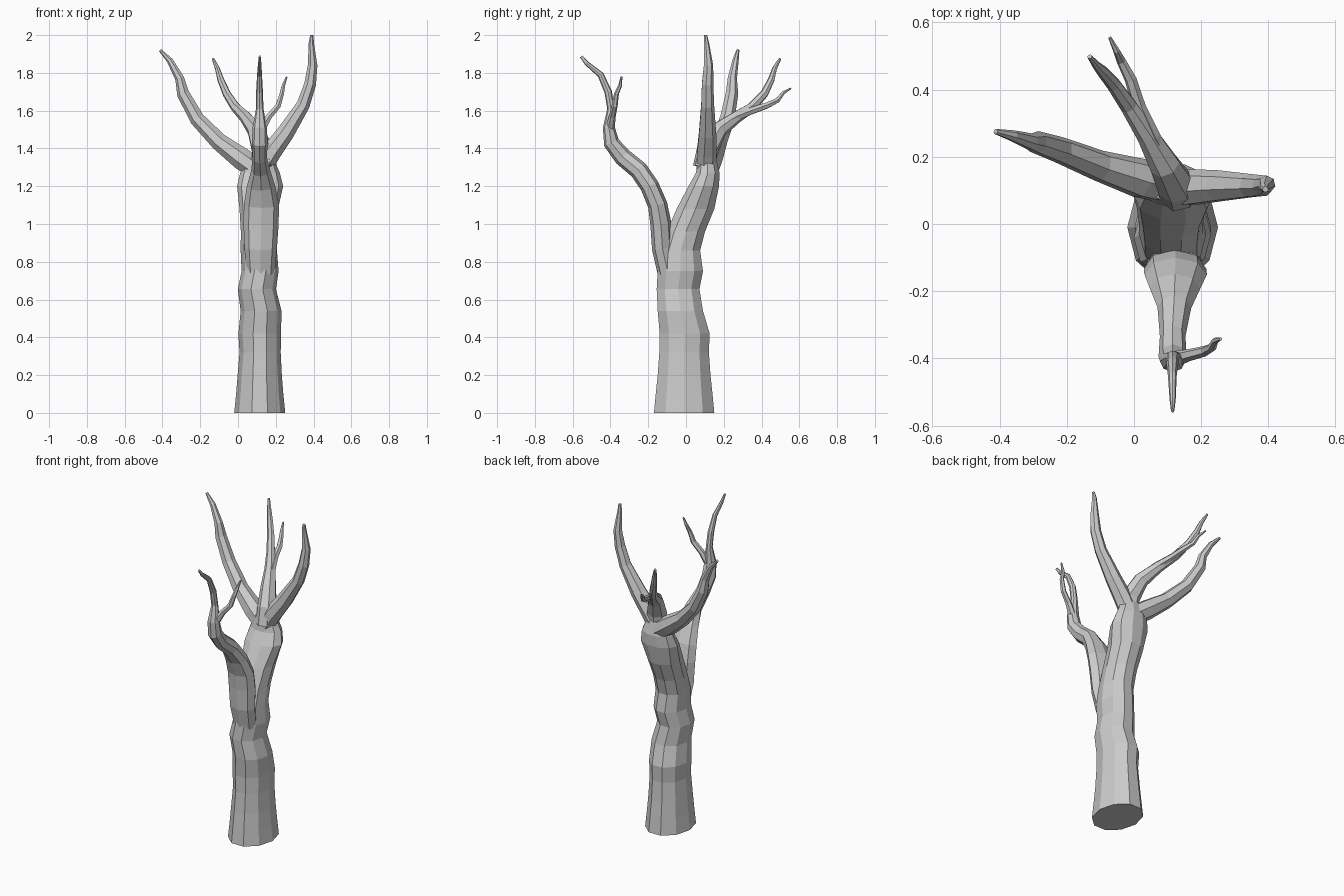
import bpy, bmesh, math
from mathutils import Vector


def tube(name, rings, sides, ref=(1, 0, 0), level=False):
    """Flat-faced tube; each ring is x, y, z, radius along ref, other radius."""
    bm = bmesh.new()
    pts = [Vector(r[:3]) for r in rings]
    u = Vector(ref)
    loops = []
    for i, r in enumerate(rings):
        a, b = pts[max(i - 1, 0)], pts[min(i + 1, len(pts) - 1)]
        t = Vector((0, 0, 1)) if level else (b - a).normalized()
        u = (u - t * u.dot(t)).normalized()
        v = t.cross(u)
        ru, rv = r[3], r[-1]
        loop = []
        for k in range(sides):
            ang = 2 * math.pi * k / sides
            loop.append(bm.verts.new(pts[i] + u * ru * math.cos(ang) + v * rv * math.sin(ang)))
        loops.append(loop)
    for lo, hi in zip(loops, loops[1:]):
        for k in range(sides):
            n = (k + 1) % sides
            bm.faces.new((lo[k], lo[n], hi[n], hi[k]))
    bm.faces.new(loops[0][::-1])
    bm.faces.new(loops[-1])
    bmesh.ops.recalc_face_normals(bm, faces=bm.faces)
    me = bpy.data.meshes.new(name)
    bm.to_mesh(me)
    bm.free()
    ob = bpy.data.objects.new(name, me)
    bpy.context.collection.objects.link(ob)
    return ob


# Trunk: level rings, leaning back above the fork
tube("trunk", [
    (.115, -.01, 0, .135, .168), (.115, -.01, .10, .125, .158),
    (.115, -.01, .20, .117, .147), (.117, -.01, .32, .109, .138),
    (.115, -.007, .42, .113, .139), (.122, -.03, .54, .108, .126),
    (.10, -.042, .655, .101, .119), (.117, -.03, .75, .098, .126),
    (.110, -.028, .86, .096, .108), (.110, 0, .96, .095, .106),
    (.110, .05, 1.08, .102, .105), (.117, .094, 1.20, .122, .085),
    (.117, .115, 1.27, .105, .066), (.117, .112, 1.35, .07, .05),
], 10, level=True)

# Front limb growing out of the trunk
tube("front_limb", [
    (.120, -.095, .74, .075, .055), (.120, -.125, .87, .086, .055),
    (.122, -.133, 1.0, .093, .056), (.124, -.150, 1.10, .093, .052),
    (.122, -.192, 1.20, .075, .050), (.120, -.250, 1.285, .050, .050),
    (.115, -.335, 1.355, .038, .048), (.115, -.395, 1.43, .042, .042),
    (.115, -.408, 1.51, .038, .032), (.115, -.397, 1.61, .020, .020),
    (.114, -.412, 1.70, .018, .020), (.114, -.452, 1.79, .013, .017),
    (.115, -.525, 1.85, .009, .012), (.115, -.555, 1.887, .005, .008),
], 8)

tube("front_twig", [
    (.115, -.405, 1.49, .026), (.165, -.39, 1.57, .018),
    (.212, -.378, 1.625, .016), (.232, -.368, 1.69, .013),
    (.241, -.348, 1.735, .010), (.258, -.342, 1.78, .005),
], 6, ref=(0, 1, 0))

# Upper limbs
tube("left_limb", [
    (.125, .11, 1.27, .058), (.02, .135, 1.345, .060),
    (-.10, .172, 1.435, .047), (-.215, .218, 1.555, .040),
    (-.290, .243, 1.69, .034), (-.308, .245, 1.77, .025),
    (-.360, .262, 1.865, .017), (-.412, .275, 1.92, .008),
], 7, ref=(0, 1, 0))

tube("right_limb", [
    (.110, .105, 1.27, .055), (.175, .108, 1.38, .055),
    (.250, .112, 1.48, .048), (.345, .113, 1.63, .036),
    (.382, .113, 1.74, .032), (.395, .118, 1.84, .026),
    (.388, .108, 1.96, .014), (.391, .103, 2.0, .009),
], 7, ref=(0, 1, 0))

tube("back_limb", [
    (.130, .095, 1.30, .060), (.125, .115, 1.40, .058),
    (.092, .175, 1.50, .046), (.040, .265, 1.565, .033),
    (-.015, .350, 1.62, .026), (-.060, .415, 1.69, .022),
    (-.092, .452, 1.765, .018), (-.110, .470, 1.825, .013),
    (-.132, .498, 1.875, .007),
], 7)

tube("back_twig", [
    (.095, .17, 1.50, .034), (.055, .260, 1.565, .024),
    (.015, .350, 1.60, .020), (-.010, .430, 1.628, .018),
    (-.038, .485, 1.655, .014), (-.052, .515, 1.695, .010),
    (-.072, .555, 1.718, .005),
], 6)
